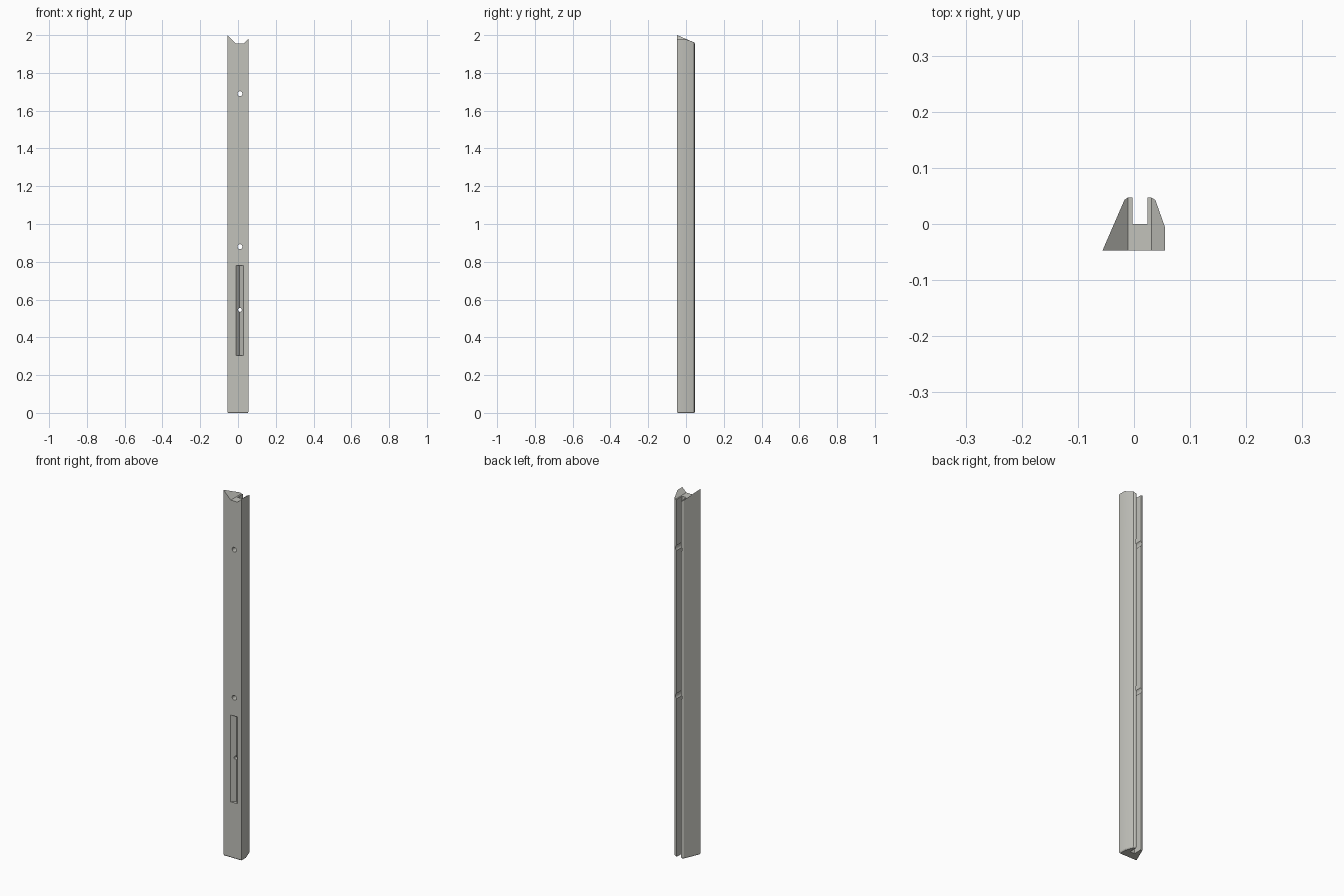
import bpy, bmesh, math

if "Cube" in bpy.data.objects:
    bpy.data.objects.remove(bpy.data.objects["Cube"])

grey = bpy.data.materials.new("warm_grey")
grey.diffuse_color = (0.54, 0.54, 0.50, 1)
grey.use_nodes = True
grey.node_tree.nodes["Principled BSDF"].inputs["Base Color"].default_value = grey.diffuse_color


def loft(name, rings):
    """Closed solid through rings of equal point count."""
    bm = bmesh.new()
    vs = [[bm.verts.new(p) for p in ring] for ring in rings]
    n = len(vs[0])
    for a, b in zip(vs, vs[1:]):
        for i in range(n):
            j = (i + 1) % n
            bm.faces.new((a[i], a[j], b[j], b[i]))
    bm.faces.new(vs[0][::-1])
    bm.faces.new(vs[-1])
    bmesh.ops.recalc_face_normals(bm, faces=bm.faces)
    me = bpy.data.meshes.new(name)
    bm.to_mesh(me)
    bm.free()
    me.materials.append(grey)
    ob = bpy.data.objects.new(name, me)
    bpy.context.collection.objects.link(ob)
    return ob


def circle_cutter(x, z, r, y0, y1, n=24):
    pts = [(x + r * math.cos(2 * math.pi * i / n), z + r * math.sin(2 * math.pi * i / n))
           for i in range(n)]
    return loft("hole_cutter", [[(px, y, pz) for px, pz in pts] for y in (y0, y1)])


def cut(target, cutter):
    mod = target.modifiers.new("cut", 'BOOLEAN')
    mod.operation = 'DIFFERENCE'
    mod.solver = 'EXACT'
    mod.object = cutter
    bpy.context.view_layer.objects.active = target
    bpy.ops.object.modifier_apply(modifier=mod.name)
    bpy.data.objects.remove(cutter)


# Rail cross-section: tapered body with a slot open to the back
SLOT_L, SLOT_R, BACK, FRONT = -0.003, 0.024, 0.047, -0.047
profile = [(-0.056, FRONT), (0.055, FRONT), (0.055, -0.005), (0.038, 0.043),
           (0.031, BACK), (SLOT_R, BACK), (SLOT_R, 0.0), (SLOT_L, 0.0),
           (SLOT_L, BACK), (-0.011, BACK), (-0.017, 0.043)]


# Bottom rim is slightly chamfered on the outside, the slot stays straight
def inset(p):
    x, y = p
    return (x if x in (SLOT_L, SLOT_R) else x * 0.93, y * 0.93)


rail = loft("rail", [[(*inset(p), 0.0) for p in profile],
                     [(*p, 0.006) for p in profile],
                     [(*p, 2.0) for p in profile]])

# Notched top with two 45 degree flanks
notch = [(-0.106, 2.05), (-0.011, 1.955), (0.031, 1.955), (0.126, 2.05)]
cut(rail, loft("notch_cutter", [[(x, y, z) for x, z in notch] for y in (-0.1, 0.1)]))

# V-shaped groove in the front face
groove = [(-0.011, FRONT), (-0.011, -0.08), (0.029, -0.08), (0.029, FRONT), (0.009, FRONT + 0.02)]
cut(rail, loft("groove_cutter", [[(x, y, z) for x, y in groove] for z in (0.305, 0.78)]))

# Screw holes, with wider bores reaching in from the back
HX = 0.0105
for z in (1.69, 0.88):
    cut(rail, circle_cutter(HX, z, 0.013, -0.1, 0.02))
    cut(rail, circle_cutter(HX, z, 0.02, -0.002, 0.1))
cut(rail, circle_cutter(HX, 0.545, 0.01, -0.1, 0.02))

# Smooth hole walls, sharp edges elsewhere
bpy.ops.object.select_all(action='DESELECT')
rail.select_set(True)
bpy.context.view_layer.objects.active = rail
bpy.ops.object.shade_smooth_by_angle(angle=math.radians(20))
